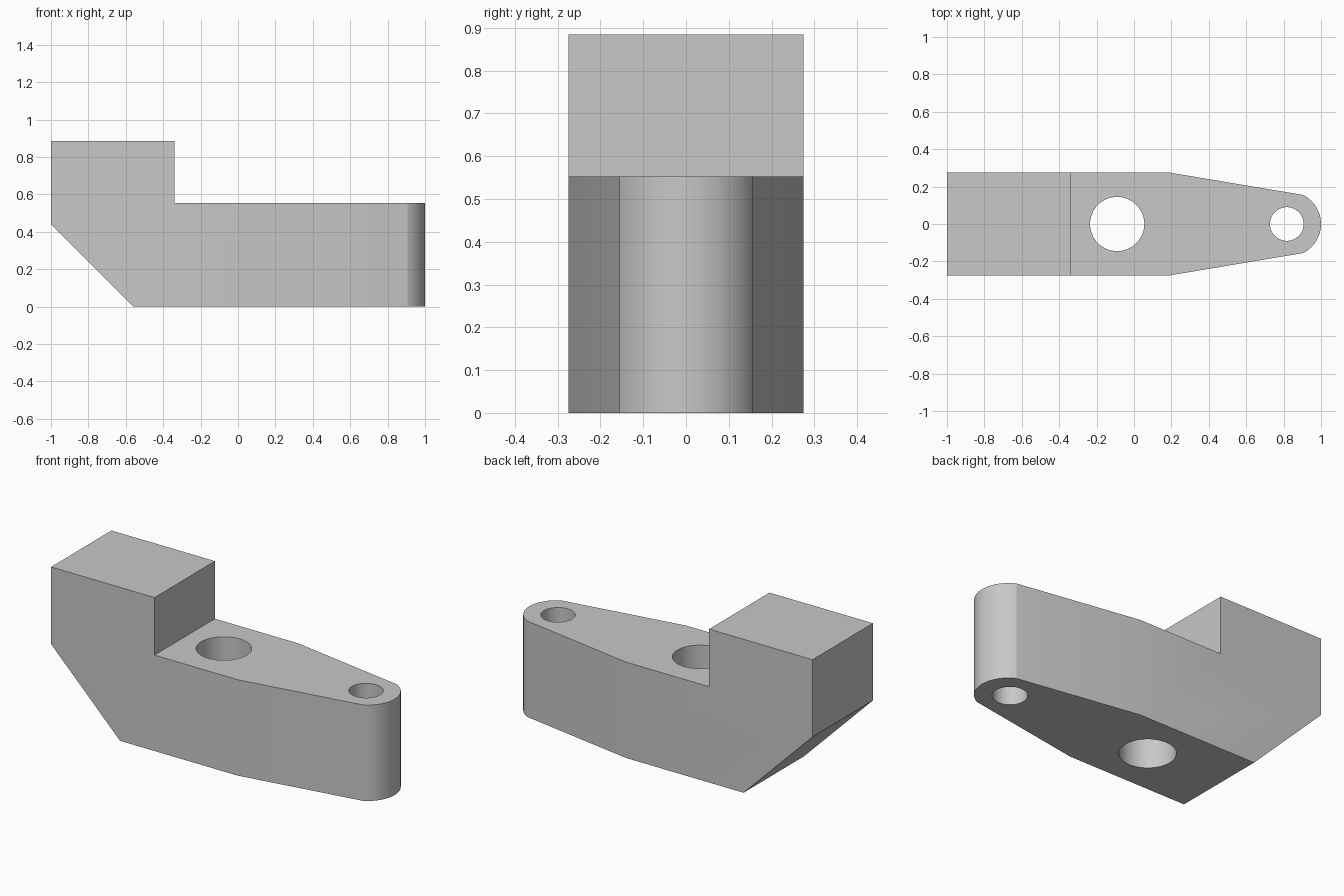
import bpy
import bmesh
from math import cos, sin, atan2, radians
from mathutils import Vector

cube = bpy.data.objects.get("Cube")
if cube:
    bpy.data.objects.remove(cube, do_unlink=True)

grey = bpy.data.materials.new("plain grey")
grey.use_nodes = True
colour = (0.58, 0.58, 0.58, 1)
grey.diffuse_color = colour
grey.node_tree.nodes["Principled BSDF"].inputs["Base Color"].default_value = colour


def prism(name, points, direction):
    """Extrude a closed outline of 3D points along a direction."""
    bm = bmesh.new()
    face = bm.faces.new([bm.verts.new(p) for p in points])
    result = bmesh.ops.extrude_face_region(bm, geom=[face])
    moved = [v for v in result["geom"] if isinstance(v, bmesh.types.BMVert)]
    bmesh.ops.translate(bm, verts=moved, vec=Vector(direction))
    bmesh.ops.recalc_face_normals(bm, faces=bm.faces)
    mesh = bpy.data.meshes.new(name)
    bm.to_mesh(mesh)
    bm.free()
    mesh.materials.append(grey)
    obj = bpy.data.objects.new(name, mesh)
    bpy.context.collection.objects.link(obj)
    return obj


def arc(cx, radius, start, end, count):
    step = (end - start) / count
    return [(cx + radius * cos(start + i * step), radius * sin(start + i * step))
            for i in range(count + 1)]


def combine(target, tool, operation):
    """Apply a boolean and discard the tool object."""
    mod = target.modifiers.new(operation.lower(), "BOOLEAN")
    mod.object, mod.operation, mod.solver = tool, operation, "EXACT"
    bpy.context.view_layer.objects.active = target
    bpy.ops.object.modifier_apply(modifier=mod.name)
    bpy.data.objects.remove(tool, do_unlink=True)


# Stepped side profile with a sloped underside; runs past the rounded nose
side = [(-1, 0.44), (-0.56, 0), (1.2, 0), (1.2, 0.553),
        (-0.34, 0.553), (-0.34, 0.885), (-1, 0.885)]
clamp = prism("clamp_arm", [(x, -0.4, z) for x, z in side], (0, 0.8, 0))

# Plan outline: straight body, tapered arm, rounded nose
nose_x, nose_r = 0.826, 0.174
half = atan2(0.155, 0.079)
plan = [(-1.2, -0.275), (0.19, -0.275)]
plan += arc(nose_x, nose_r, -half, half, 24)
plan += [(0.19, 0.275), (-1.2, 0.275)]
combine(clamp, prism("plan_outline", [(x, y, -0.2) for x, y in plan], (0, 0, 1.4)),
        "INTERSECT")

# Bolt hole and pin hole straight through the arm
for name, cx, radius in (("bolt_hole", -0.09, 0.145), ("pin_hole", 0.817, 0.09)):
    circle = arc(cx, radius, 0, radians(360), 64)[:-1]
    combine(clamp, prism(name, [(x, y, -0.2) for x, y in circle], (0, 0, 1.4)),
            "DIFFERENCE")

# Smooth curved walls, crisp edges elsewhere
bpy.ops.object.select_all(action="DESELECT")
clamp.select_set(True)
bpy.context.view_layer.objects.active = clamp
bpy.ops.object.shade_smooth_by_angle(angle=radians(15))
